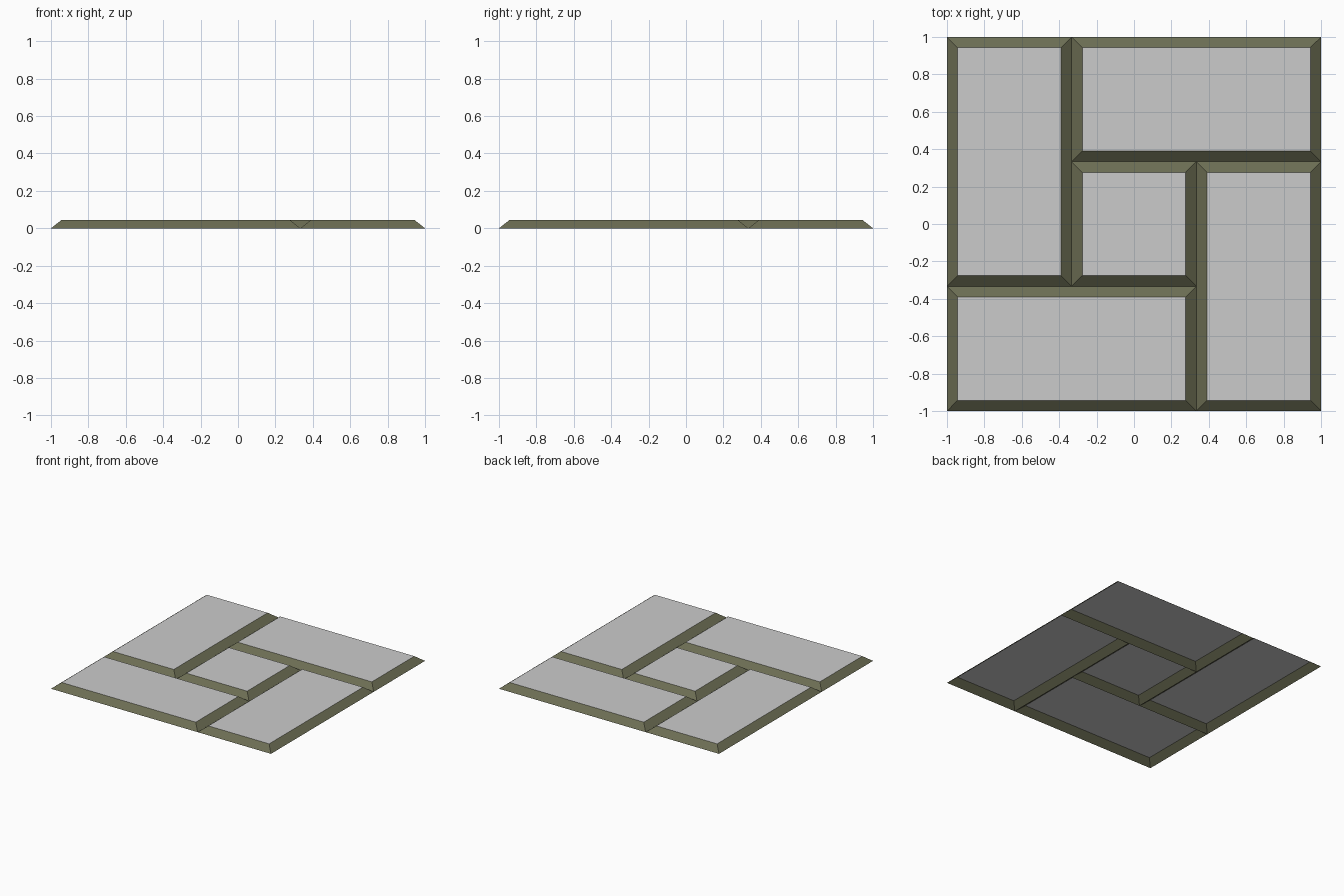
import bpy
import bmesh

if "Cube" in bpy.data.objects:
    bpy.data.objects.remove(bpy.data.objects["Cube"])


def material(name, rgb):
    m = bpy.data.materials.new(name)
    m.diffuse_color = (*rgb, 1.0)
    m.use_nodes = True
    m.node_tree.nodes["Principled BSDF"].inputs["Base Color"].default_value = m.diffuse_color
    return m


stone = material("light_grey", (0.60, 0.60, 0.60))
edge = material("dark_olive", (0.15, 0.155, 0.088))

HEIGHT = 0.045
INSET = 0.057
T = 1 / 3


# One tile: a raised panel with sloped rims, open underneath
def tile(name, x0, x1, y0, y1):
    bm = bmesh.new()

    def ring(d, z):
        return [bm.verts.new((x, y, z)) for x, y in
                ((x0 + d, y0 + d), (x1 - d, y0 + d), (x1 - d, y1 - d), (x0 + d, y1 - d))]

    low, top = ring(0, 0), ring(INSET, HEIGHT)
    bm.faces.new(top)
    for i in range(4):
        j = (i + 1) % 4
        bm.faces.new((low[i], low[j], top[j], top[i])).material_index = 1
    mesh = bpy.data.meshes.new(name)
    bm.to_mesh(mesh)
    bm.free()
    mesh.materials.append(stone)
    mesh.materials.append(edge)
    obj = bpy.data.objects.new(name, mesh)
    bpy.context.collection.objects.link(obj)


# Pinwheel layout: four long tiles around a square one
tile("centre_tile", -T, T, -T, T)
tile("left_tile", -1, -T, -T, 1)
tile("back_tile", -T, 1, T, 1)
tile("right_tile", T, 1, -1, T)
tile("front_tile", -1, T, -1, -T)
